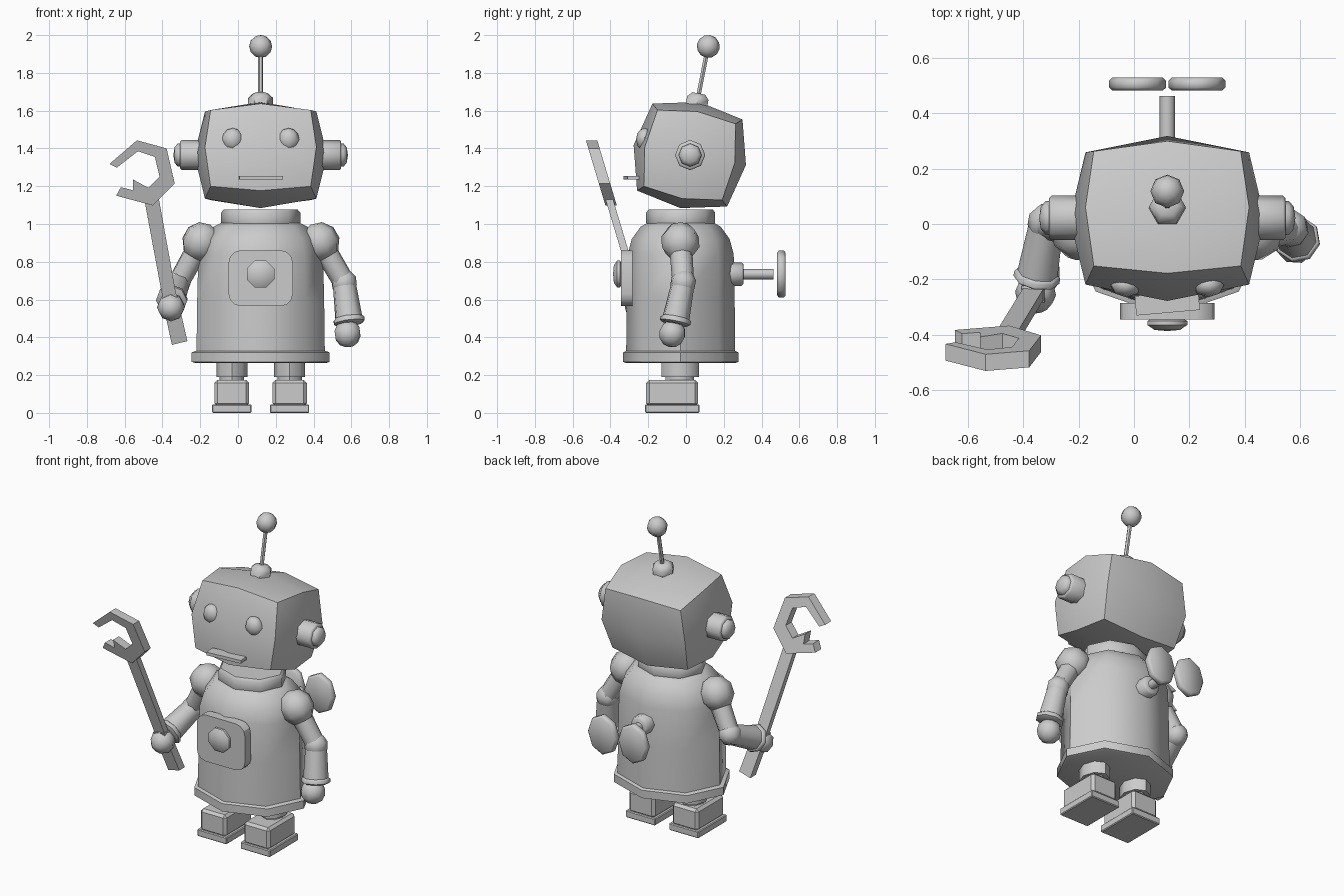
import bpy, bmesh, math
from mathutils import Vector, Matrix

if "Cube" in bpy.data.objects:
    bpy.data.objects.remove(bpy.data.objects["Cube"])

CX = 0.12  # body centre line


def finish(name, bm, matrix=None, angle=50):
    if matrix:
        bm.transform(matrix)
    bmesh.ops.recalc_face_normals(bm, faces=bm.faces)
    me = bpy.data.meshes.new(name)
    bm.to_mesh(me)
    bm.free()
    for p in me.polygons:
        p.use_smooth = True
    me.set_sharp_from_angle(angle=math.radians(angle))
    ob = bpy.data.objects.new(name, me)
    bpy.context.collection.objects.link(ob)
    return ob


def lathe(name, profile, loc, axis=(0, 0, 1), n=8, sx=1, sy=1, phase=0):
    """Turned form: profile of (radius, height) along axis; radius 0 makes a pole."""
    bm = bmesh.new()
    rings = []
    for r, h in profile:
        if r == 0:
            rings.append([bm.verts.new((0, 0, h))])
        else:
            a = [2 * math.pi * (i + phase) / n for i in range(n)]
            rings.append([bm.verts.new((r * sx * math.cos(t), r * sy * math.sin(t), h)) for t in a])
    for A, B in zip(rings, rings[1:]):
        for i in range(n):
            j = (i + 1) % n
            f = [A[i % len(A)], A[j % len(A)], B[j % len(B)], B[i % len(B)]]
            bm.faces.new(list(dict.fromkeys(f)))
    for R in (rings[0], rings[-1]):
        if len(R) > 1:
            bm.faces.new(R)
    q = Vector(axis).to_track_quat('Z', 'Y').to_matrix().to_4x4()
    return finish(name, bm, Matrix.Translation(loc) @ q)


def rod(name, a, b, r1, r2, n=8):
    d = Vector(b) - Vector(a)
    return lathe(name, [(r1, 0), (r2, d.length)], a, d, n)


def ball(name, loc, r, axis=(0, 0, 1), n=8, rings=5, sx=1, sy=1):
    prof = [(r * math.sin(math.pi * i / rings) if 0 < i < rings else 0,
             -r * math.cos(math.pi * i / rings)) for i in range(rings + 1)]
    return lathe(name, prof, loc, axis, n, sx, sy)


def box(name, loc, size, bevel=0, rot=None):
    bm = bmesh.new()
    bmesh.ops.create_cube(bm, size=1, matrix=Matrix.Diagonal((*size, 1)))
    if bevel:
        bmesh.ops.bevel(bm, geom=bm.edges[:], offset=bevel, segments=1, affect='EDGES')
    m = Matrix.Translation(loc)
    return finish(name, bm, m @ rot if rot else m, 30)


def slab(name, pts, y_of, half):
    """Extrude an x-z outline along y; y_of(z) gives the leaning mid-plane."""
    bm = bmesh.new()
    f, b = [[bm.verts.new((x, y_of(z) + s * half, z)) for x, z in pts] for s in (-1, 1)]
    bm.faces.new(f)
    bm.faces.new(b[::-1])
    for i in range(len(pts)):
        j = (i + 1) % len(pts)
        bm.faces.new((f[i], b[i], b[j], f[j]))
    return finish(name, bm, None, 30)


# Head: puffed 2x2x2 block, leaning back
HEAD = Matrix.Translation((CX, 0.02, 1.365)) @ Matrix.Rotation(math.radians(-10), 4, 'X')
bm = bmesh.new()
bmesh.ops.create_cube(bm, size=2)
bmesh.ops.subdivide_edges(bm, edges=bm.edges[:], cuts=1, use_grid_fill=True)
SIZES = {1: (0.352, 0.302, 0.285), 2: (0.295, 0.242, 0.234), 3: (0.265, 0.21, 0.205)}
for v in bm.verts:
    s = SIZES[sum(abs(c) > 0.5 for c in v.co)]
    v.co = [round(c) * k for c, k in zip(v.co, s)]
finish("head", bm, HEAD, 50)

# Face
for side, s in (("left", -1), ("right", 1)):
    ball("eye_" + side, HEAD @ Vector((s * 0.148, -0.25, 0.04)), 0.06, n=8, rings=6, sx=0.95, sy=0.75)
box("mouth", (CX, -0.285, 1.245), (0.23, 0.07, 0.02), 0, Matrix.Rotation(math.radians(5), 4, 'Z'))

# Ears
for side, s in (("left", -1), ("right", 1)):
    lathe("ear_" + side, [(0.08, 0), (0.08, 0.1), (0.072, 0.108)],
          (CX + s * 0.318, 0.022, 1.365), (s, 0, 0))
    lathe("ear_cap_" + side, [(0.062, 0), (0.06, 0.02), (0.04, 0.036), (0, 0.042)],
          (CX + s * 0.42, 0.022, 1.365), (s, 0, 0))

# Antenna
tilt = Vector((0, 0.19, 1)).normalized()
lathe("antenna_base", [(0.066, -0.03), (0.066, 0.015), (0.04, 0.04)], (CX, 0.06, 1.652), tilt, 6)
rod("antenna_rod", (CX, 0.064, 1.67), (CX, 0.113, 1.92), 0.013, 0.013, 6)
ball("antenna_ball", (CX, 0.118, 1.94), 0.061, tilt, 8, 6)

# Torso
BY = -0.028
lathe("torso", [(0.34, 0.30), (0.336, 0.60), (0.33, 0.84), (0.305, 0.92), (0.25, 0.985), (0.2, 1.01)],
      (CX, BY, 0), n=8, sy=0.85)
lathe("base_rim", [(0.35, 0.265), (0.365, 0.27), (0.365, 0.32), (0.345, 0.328)], (CX, BY, 0), n=8, sy=0.835)
lathe("collar", [(0.2, 0.98), (0.21, 1.005), (0.21, 1.06), (0.195, 1.077)], (CX, BY, 0), n=8, sy=0.87)

# Chest plate and button
plate = []
for k, (sx, sz) in enumerate(((1, 1), (-1, 1), (-1, -1), (1, -1))):
    for i in range(4):
        a = math.radians(90 * k + 30 * i)
        plate.append((CX + sx * 0.105 + 0.065 * math.cos(a), 0.713 + sz * 0.083 + 0.065 * math.sin(a)))
slab("chest_plate", plate, lambda z: -0.314, 0.03)
lathe("chest_button", [(0.06, 0), (0.078, 0.01), (0.078, 0.024), (0.05, 0.042), (0, 0.046)],
      (CX, -0.34, 0.735), (0, -1, 0), phase=0.5)

# Wind-up key on the back
lathe("key_hub", [(0.062, 0), (0.062, 0.08), (0.05, 0.09)], (CX, 0.215, 0.735), (0, 1, 0))
rod("key_shaft", (CX, 0.28, 0.735), (CX, 0.462, 0.735), 0.028, 0.028)
for side, s in (("left", -1), ("right", 1)):
    lathe("key_wing_" + side, [(0.112, 0), (0.125, 0.01), (0.125, 0.035), (0.112, 0.046)],
          (CX + s * 0.107, 0.482, 0.735), (0, 1, 0), n=8, sx=0.82)

# Legs and feet
for side, s in (("left", -1), ("right", 1)):
    x = CX + s * 0.153
    lathe("leg_" + side, [(0.082, 0.19), (0.082, 0.275)], (x, -0.03, 0), sy=1.2)
    lathe("ankle_" + side, [(0.065, 0.16), (0.065, 0.2)], (x, -0.033, 0), sy=1.15)
    box("foot_" + side, (x, -0.073, 0.105), (0.182, 0.275, 0.14), 0.016)
    box("sole_" + side, (x, -0.073, 0.0225), (0.208, 0.288, 0.045), 0.005)

# Arms: shoulder, elbow, wrist, hand
ARMS = {
    "right": ((0.435, -0.03, 0.905), (0.562, -0.015, 0.69), (0.588, -0.055, 0.49), (0.58, -0.072, 0.42)),
    "left": ((-0.195, -0.03, 0.905), (-0.315, 0.005, 0.69), (-0.35, -0.19, 0.6), (-0.355, -0.25, 0.56)),
}
for side, pts in ARMS.items():
    sh, el, wr, ha = map(Vector, pts)
    ball("shoulder_" + side, sh, 0.105, el - sh, 8, 5)
    rod("upper_arm_" + side, sh, el, 0.062, 0.058)
    ball("elbow_" + side, el, 0.07, wr - el, 8, 5)
    rod("forearm_" + side, el, wr, 0.062, 0.074)
    d = (wr - el).normalized()
    lathe("cuff_" + side, [(0.076, -0.015), (0.084, -0.008), (0.084, 0.012), (0.07, 0.02)], wr, d)
    ball("hand_" + side, ha, 0.074, ha - wr, 8, 6)


# Wrench, leaning forward from the left hand
def lean(z):
    return -0.235 - 0.3 * (z - 0.56)


slab("wrench_grip", [(-0.35, 0.36), (-0.268, 0.38), (-0.325, 0.63), (-0.405, 0.615)], lean, 0.028)
slab("wrench_shaft", [(-0.39, 0.56), (-0.318, 0.575), (-0.42, 1.14), (-0.495, 1.125)], lean, 0.02)
slab("wrench_jaw", [(-0.68, 1.318), (-0.535, 1.443), (-0.378, 1.40), (-0.335, 1.215), (-0.45, 1.098),
                    (-0.645, 1.15), (-0.62, 1.195), (-0.555, 1.178), (-0.555, 1.235), (-0.475, 1.192),
                    (-0.415, 1.25), (-0.44, 1.355), (-0.53, 1.385), (-0.642, 1.298)], lean, 0.03)
